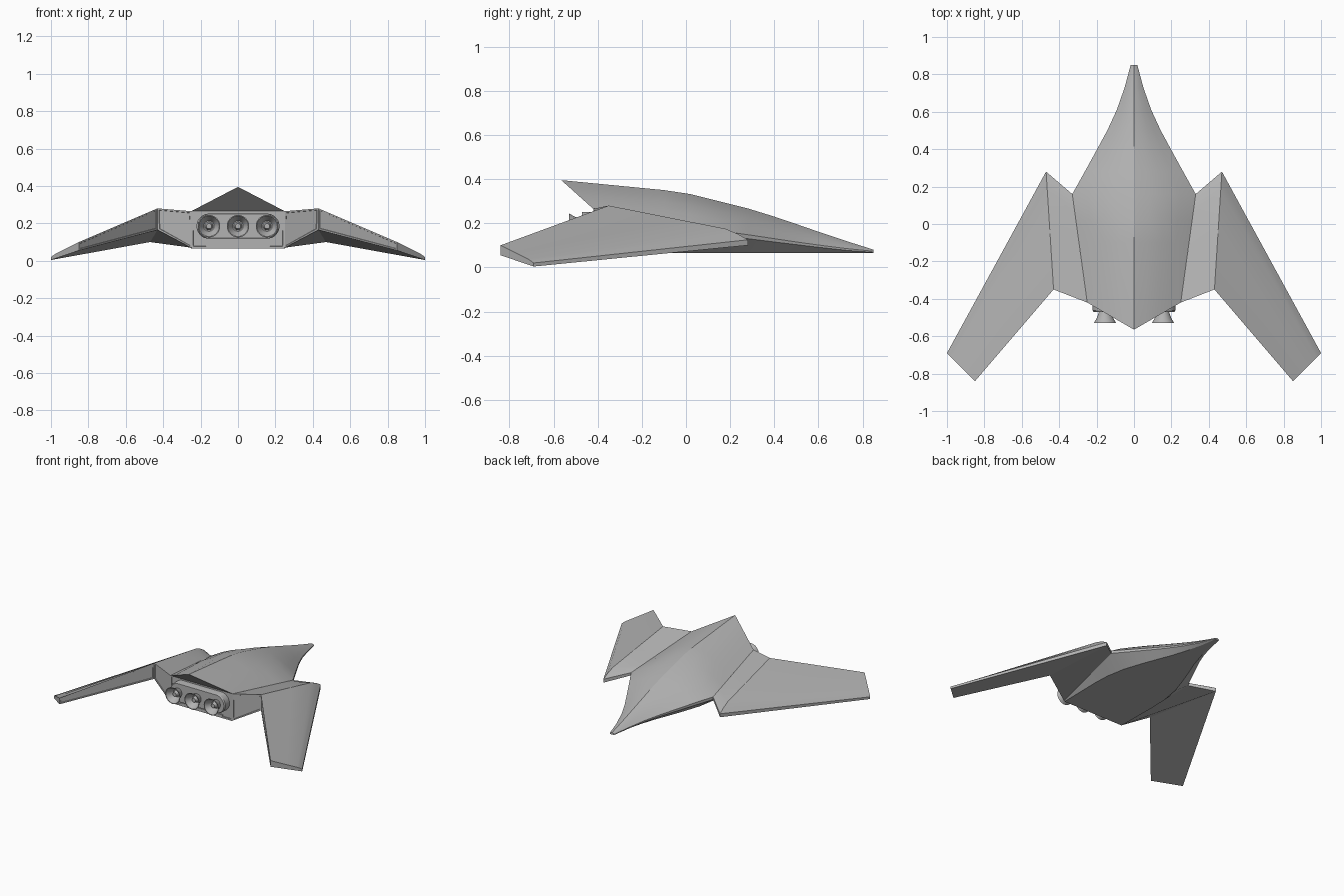
import bpy, bmesh, math
from mathutils import Vector

if "Cube" in bpy.data.objects:
    bpy.data.objects.remove(bpy.data.objects["Cube"])


def make_material(name, rgb):
    m = bpy.data.materials.new(name)
    m.use_nodes = True
    m.diffuse_color = (*rgb, 1)
    m.node_tree.nodes["Principled BSDF"].inputs["Base Color"].default_value = (*rgb, 1)
    return m


GREY = make_material("hull grey", (0.45, 0.45, 0.45))


def finish(bm, name, angle=25):
    bmesh.ops.recalc_face_normals(bm, faces=bm.faces)
    mesh = bpy.data.meshes.new(name)
    bm.to_mesh(mesh)
    bm.free()
    mesh.materials.append(GREY)
    ob = bpy.data.objects.new(name, mesh)
    bpy.context.collection.objects.link(ob)
    bpy.ops.object.select_all(action="DESELECT")
    ob.select_set(True)
    bpy.context.view_layer.objects.active = ob
    bpy.ops.object.shade_smooth_by_angle(angle=math.radians(angle))
    return ob


def bridge(bm, rings):
    for a, b in zip(rings, rings[1:]):
        n = len(a)
        for i in range(n):
            j = (i + 1) % n
            bm.faces.new((a[i], a[j], b[j], b[i]))


def panel(bm, faces, border, depth):
    # shallow recessed panel with a narrow border
    bmesh.ops.recalc_face_normals(bm, faces=bm.faces)
    bmesh.ops.inset_individual(bm, faces=faces, thickness=border, depth=0)
    bmesh.ops.inset_individual(bm, faces=faces, thickness=0.002, depth=-depth)


# Hull stations: y, edge half width, edge top z, edge low z, ridge z, keel half width
stations = [
    (0.85, 0.018, 0.073, 0.068, 0.08, 0.012),
    (0.73, 0.05, 0.085, 0.077, 0.118, 0.03),
    (0.61, 0.092, 0.1, 0.09, 0.158, 0.06),
    (0.5, 0.143, 0.115, 0.103, 0.196, 0.095),
    (0.4, 0.197, 0.13, 0.115, 0.23, 0.135),
    (0.28, 0.263, 0.148, 0.13, 0.267, 0.18),
    (0.16, 0.33, 0.165, 0.145, 0.297, 0.22),
    (0.02, 0.311, 0.189, 0.127, 0.332, 0.245),
    (-0.1, 0.294, 0.21, 0.111, 0.35, 0.25),
    (-0.42, 0.25, 0.265, 0.07, 0.395, 0.245),
]
bm = bmesh.new()
rings = []
for y, w, c, low, r, keel in stations:
    last = y == stations[-1][0]
    bulge = 0 if last else 0.06 * w
    tail = 0.145 if last else 0
    half = [(0, y - tail, r)]
    for f in (0.25, 0.5, 0.75):
        half.append((w * f, y - tail * (1 - f), r + (c - r) * f + bulge * 4 * f * (1 - f)))
    half += [(w, y, c), (w, y, low), (keel, y, 0.066)]
    points = half + [(-x, py, z) for x, py, z in half[:0:-1]]
    rings.append([bm.verts.new(p) for p in points])
bridge(bm, rings)
bm.faces.new(rings[0])
end = rings[-1]
bm.faces.new(end[:5] + end[-4:])          # tail underside
bulkhead = bm.faces.new(end[4:10])        # engine bulkhead
panel(bm, [bulkhead], 0.012, 0.006)
finish(bm, "hull")

# Wings: each station has leading and trailing points, top and bottom heights, crest bulge
wing_stations = [
    ((0.33, 0.16), (0.25, -0.42), (0.165, 0.265), (0.145, 0.07), 0.0),
    ((0.47, 0.28), (0.43, -0.35), (0.125, 0.28), (0.1, 0.165), 0.025),
    ((1.0, -0.69), (0.85, -0.84), (0.02, 0.1), (0.004, 0.055), 0.004),
]
for side, name in ((1, "left_wing"), (-1, "right_wing")):
    bm = bmesh.new()
    rings = []
    for lead, trail, top, bottom, bulge in wing_stations:
        lead, trail = Vector(lead), Vector(trail)
        ring = []
        for t, lift in ((0, 0), (0.07, 0.6), (0.16, 1), (0.5, 0.6), (1, 0)):
            p = lead.lerp(trail, t)
            z = top[0] + (top[1] - top[0]) * t + bulge * lift
            ring.append(bm.verts.new((side * p.x, p.y, z)))
        for p, z in ((trail, bottom[1]), (lead, bottom[0])):
            ring.append(bm.verts.new((side * p.x, p.y, z)))
        rings.append(ring)
    bridge(bm, rings)
    bm.faces.new(rings[0])
    bm.faces.new(rings[-1])
    # recessed panels along the trailing walls
    walls = [f for f in bm.faces if all(v in r[4:6] for v in f.verts for r in rings if v in r)]
    panel(bm, walls, 0.012, 0.003)
    finish(bm, name)

# Engine housing: rounded slab on the bulkhead
ENGINE_Z, SPACING = 0.185, 0.155
outline = []
for i in range(32):
    a = math.tau * (i + 0.5) / 32
    cx = math.copysign(SPACING, math.cos(a))
    outline.append((cx + 0.067 * math.cos(a), ENGINE_Z + 0.067 * math.sin(a)))
bm = bmesh.new()
rings = [[bm.verts.new((x * s, y, ENGINE_Z + (z - ENGINE_Z) * s)) for x, z in outline]
         for y, s in ((-0.4, 1), (-0.462, 1), (-0.47, 0.97))]
bridge(bm, rings)
bm.faces.new(rings[0])
bm.faces.new(rings[-1])
finish(bm, "engine_housing")

# Nozzles: bell with a hollow mouth and a central plug
bell = [(0.03, -0.46), (0.034, -0.475), (0.045, -0.505), (0.06, -0.53),
        (0.055, -0.53), (0.04, -0.505), (0.028, -0.48), (0.022, -0.48), (0.014, -0.51)]
for x, name in ((-SPACING, "right_nozzle"), (0, "middle_nozzle"), (SPACING, "left_nozzle")):
    bm = bmesh.new()
    rings = [[bm.verts.new((x + r * math.cos(math.tau * i / 32), y,
                            ENGINE_Z + r * math.sin(math.tau * i / 32))) for i in range(32)]
             for r, y in bell]
    bridge(bm, rings)
    bm.faces.new(rings[0])
    bm.faces.new(rings[-1])
    finish(bm, name, 35)

# Small vent below the engines
bm = bmesh.new()
bmesh.ops.create_cube(bm, size=1)
for v in bm.verts:
    v.co = (v.co.x * 0.34, -0.418 + v.co.y * 0.008, 0.083 + v.co.z * 0.014)
finish(bm, "lower_vent")
